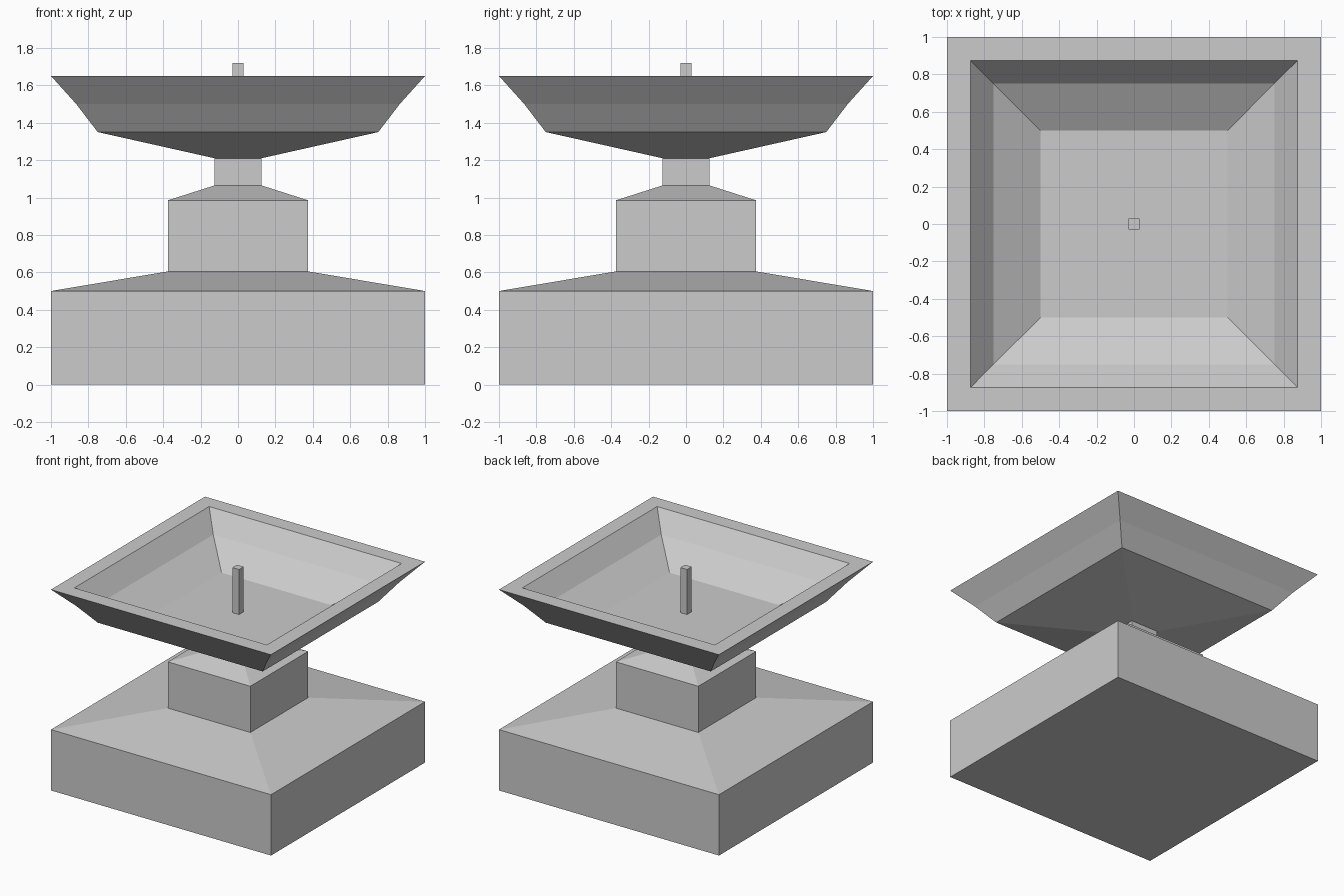
import bpy
import bmesh

cube = bpy.data.objects.get("Cube")
if cube:
    bpy.data.objects.remove(cube, do_unlink=True)

stone = bpy.data.materials.new("grey stone")
stone.use_nodes = True
grey = (0.6, 0.6, 0.6, 1)
stone.diffuse_color = grey
stone.node_tree.nodes["Principled BSDF"].inputs["Base Color"].default_value = grey


def square_stack(name, profile):
    """Skin square rings of (half width, height) and cap both ends."""
    bm = bmesh.new()
    rings = [[bm.verts.new((sx * w, sy * w, z))
              for sx, sy in ((-1, -1), (1, -1), (1, 1), (-1, 1))]
             for w, z in profile]
    for low, high in zip(rings, rings[1:]):
        for i in range(4):
            j = (i + 1) % 4
            bm.faces.new((low[i], low[j], high[j], high[i]))
    bm.faces.new(rings[0][::-1])
    bm.faces.new(rings[-1])
    bmesh.ops.recalc_face_normals(bm, faces=bm.faces)
    mesh = bpy.data.meshes.new(name)
    bm.to_mesh(mesh)
    bm.free()
    mesh.materials.append(stone)
    obj = bpy.data.objects.new(name, mesh)
    bpy.context.collection.objects.link(obj)
    return obj


# Plinth with sloped top, pedestal and neck
square_stack("pedestal", [(1, 0), (1, 0.5), (0.375, 0.605), (0.375, 0.985),
                          (0.125, 1.065), (0.125, 1.21)])

# Basin: flared outside, flat rim, then the hollow down to its floor
square_stack("basin", [(0.125, 1.21), (0.75, 1.35), (0.865, 1.5), (1, 1.65),
                       (0.875, 1.65), (0.75, 1.5), (0.5, 1.35)])

# Spout standing on the basin floor
square_stack("spout", [(0.03, 1.35), (0.03, 1.72)])
